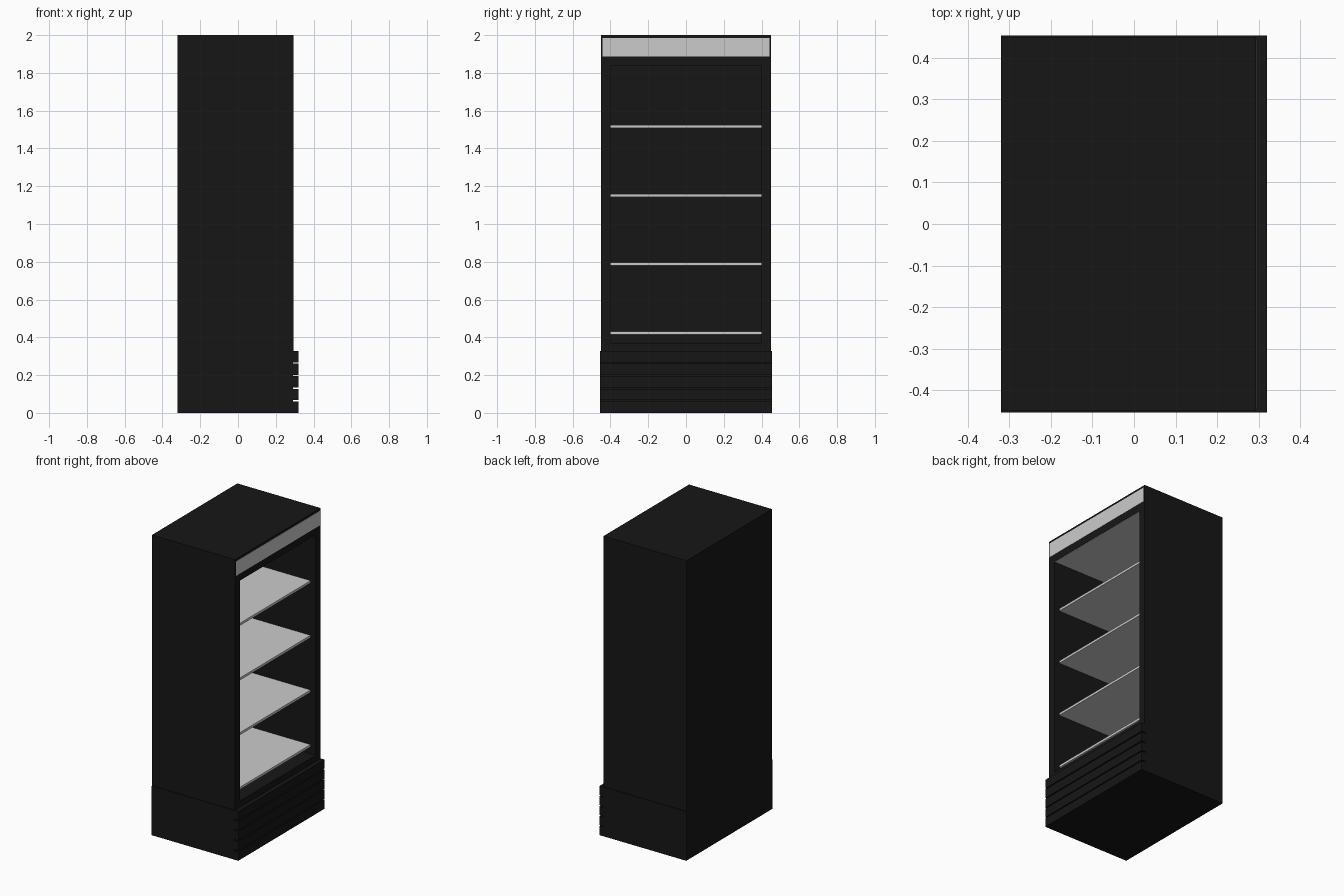
import bpy, bmesh

if "Cube" in bpy.data.objects:
    bpy.data.objects.remove(bpy.data.objects["Cube"])


def material(name, value):
    m = bpy.data.materials.new(name)
    m.diffuse_color = (value, value, value, 1)
    m.use_nodes = True
    m.node_tree.nodes["Principled BSDF"].inputs["Base Color"].default_value = m.diffuse_color
    return m


black = material("black_paint", 0.008)


def finish(name, bm, mat=None):
    bmesh.ops.recalc_face_normals(bm, faces=bm.faces)
    mesh = bpy.data.meshes.new(name)
    bm.to_mesh(mesh)
    bm.free()
    obj = bpy.data.objects.new(name, mesh)
    bpy.context.collection.objects.link(obj)
    if mat:
        mesh.materials.append(mat)
    return obj


def box_mesh(x, y, z):
    bm = bmesh.new()
    bmesh.ops.create_cube(bm, size=1)
    for v in bm.verts:
        v.co = [r[0] if c < 0 else r[1] for c, r in zip(v.co, (x, y, z))]
    return bm


def box(name, x, y, z, mat=None):
    return finish(name, box_mesh(x, y, z), mat)


FRONT, BACK = 0.293, -0.27        # cabinet front and inner back wall
OPEN_Y, OPEN_Z = 0.40, (0.37, 1.84)

# Cabinet: box whose +x face is framed and pushed in to form the open cavity
bm = box_mesh((-0.32, FRONT), (-0.45, 0.45), (0.328, 2.0))
face = max(bm.faces, key=lambda f: f.calc_center_median().x)
bmesh.ops.inset_region(bm, faces=[face], thickness=0.04)
for v in face.verts:
    v.co = (FRONT,
            OPEN_Y if v.co.y > 0 else -OPEN_Y,
            OPEN_Z[1] if v.co.z > 1 else OPEN_Z[0])
inner = bmesh.ops.extrude_discrete_faces(bm, faces=[face])["faces"][0]
for v in inner.verts:
    v.co.x = BACK
finish("cabinet", bm, black)

# Base plinth with a stack of front slats
box("base", (-0.32, 0.29), (-0.454, 0.454), (0, 0.328), black)
for i in range(5):
    z = i * 0.067
    box(f"base_slat_{i + 1}", (0.288, 0.32), (-0.454, 0.454), (z, z + 0.06), black)

# Sign panel along the top of the front
box("header_panel", (0.285, 0.295), (-0.442, 0.442), (1.888, 1.985))

# Light ceiling inside the cavity
box("ceiling_panel", (BACK, 0.291), (-OPEN_Y, OPEN_Y), (1.838, 1.845))

# Shelves spanning the cavity
for i in range(4):
    z = 0.423 + i * 0.3645
    box(f"shelf_{i + 1}", (BACK, 0.255), (-OPEN_Y, OPEN_Y), (z - 0.008, z + 0.008))
